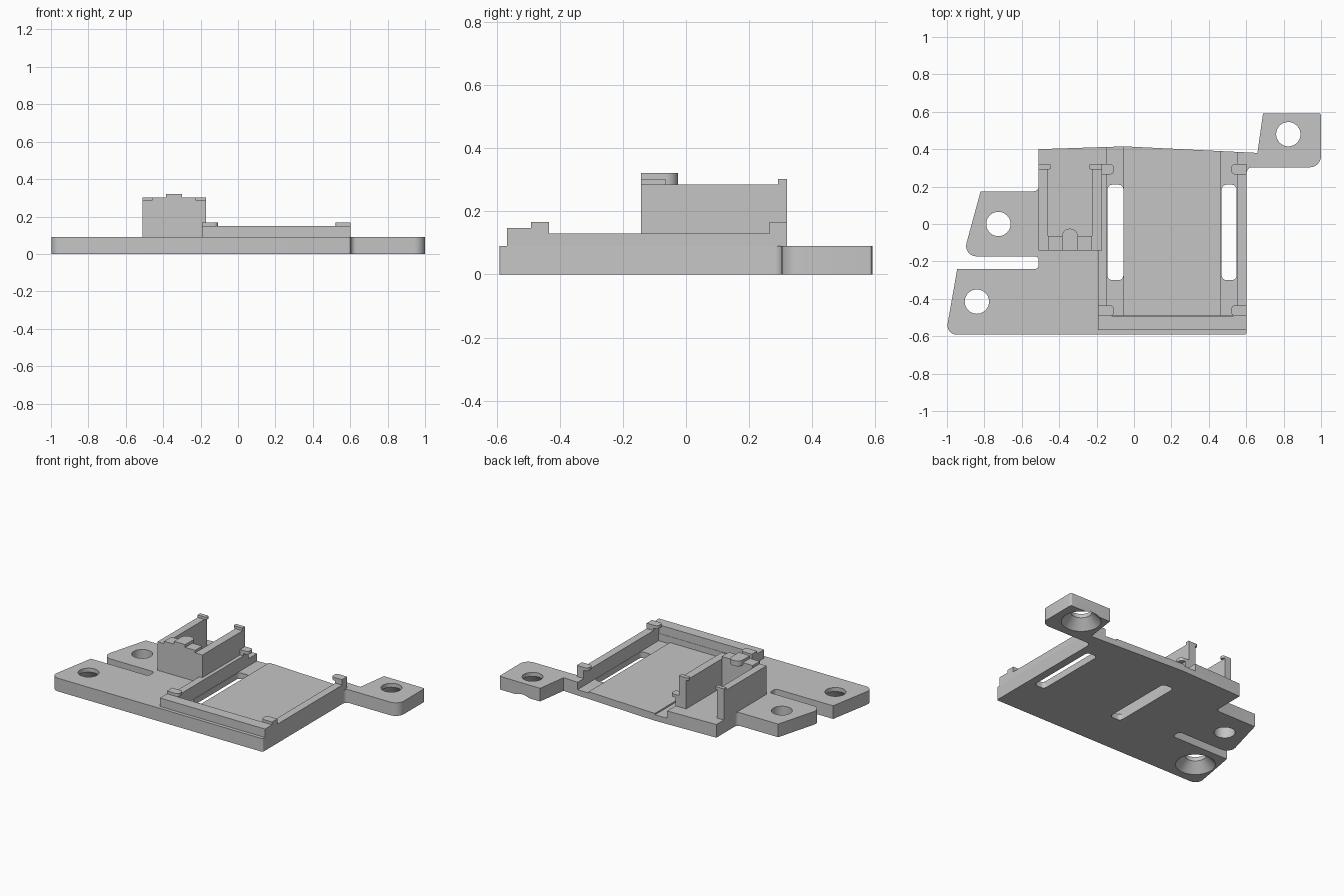
import bpy, bmesh
from math import pi, sin, tan
from mathutils import Vector

cube = bpy.data.objects.get("Cube")
if cube:
    bpy.data.objects.remove(cube)

grey = bpy.data.materials.new("plain grey")
grey.use_nodes = True
grey.diffuse_color = (0.56, 0.56, 0.56, 1)
grey.node_tree.nodes["Principled BSDF"].inputs["Base Color"].default_value = grey.diffuse_color


def rounded(corners, steps=6):
    """Outline from (x, y, radius) corners, each rounded by a tangent arc."""
    out = []
    for i, (x, y, r) in enumerate(corners):
        p = Vector((x, y))
        if r == 0:
            out.append(p)
            continue
        a = (Vector(corners[i - 1][:2]) - p).normalized()
        b = (Vector(corners[(i + 1) % len(corners)][:2]) - p).normalized()
        half = a.angle(b) / 2
        centre = p + (a + b).normalized() * (r / sin(half))
        start = p + a * (r / tan(half)) - centre
        end = p + b * (r / tan(half)) - centre
        sweep = pi - 2 * half
        for k in range(steps + 1):
            t = k / steps
            out.append(centre + (start * sin((1 - t) * sweep) + end * sin(t * sweep)) / sin(sweep))
    return out


def prism(name, outline, z0, z1):
    bm = bmesh.new()
    face = bm.faces.new([bm.verts.new((p[0], p[1], z0)) for p in outline])
    top = bmesh.ops.extrude_face_region(bm, geom=[face])["geom"]
    bmesh.ops.translate(bm, vec=(0, 0, z1 - z0),
                        verts=[v for v in top if isinstance(v, bmesh.types.BMVert)])
    bmesh.ops.recalc_face_normals(bm, faces=bm.faces)
    return finish(name, bm)


def finish(name, bm):
    mesh = bpy.data.meshes.new(name)
    bm.to_mesh(mesh)
    bm.free()
    mesh.materials.append(grey)
    ob = bpy.data.objects.new(name, mesh)
    bpy.context.collection.objects.link(ob)
    return ob


def box(name, x0, x1, y0, y1, z0, z1, r=0.0):
    return prism(name, rounded([(x0, y0, r), (x1, y0, r), (x1, y1, r), (x0, y1, r)]), z0, z1)


def cone(name, x, y, r0, r1, z0, z1):
    bm = bmesh.new()
    bmesh.ops.create_cone(bm, cap_ends=True, segments=40, radius1=r0, radius2=r1, depth=z1 - z0)
    bmesh.ops.translate(bm, verts=bm.verts, vec=(x, y, (z0 + z1) / 2))
    return finish(name, bm)


def cut(target, cutter):
    mod = target.modifiers.new("cut", "BOOLEAN")
    mod.operation = "DIFFERENCE"
    mod.solver = "EXACT"
    mod.object = cutter
    bpy.context.view_layer.objects.active = target
    bpy.ops.object.modifier_apply(modifier=mod.name)
    bpy.data.objects.remove(cutter)


# Base plate with three mounting ears
T = 0.09
plate = prism("base_plate", rounded([
    (-0.945, -0.24, 0), (-1.007, -0.592, 0.05), (0.602, -0.592, 0.012), (0.602, 0.303, 0.03),
    (1, 0.303, 0.06), (1, 0.59, 0.01), (0.69, 0.592, 0), (0.66, 0.38, 0),
    (0.56, 0.385, 0), (-0.05, 0.415, 0), (-0.51, 0.4, 0), (-0.51, 0.175, 0.025),
    (-0.82, 0.175, 0), (-0.915, -0.173, 0.055), (-0.51, -0.173, 0.02),
    (-0.51, -0.24, 0.02)]), 0, T)

# Sunken tray floor, with shallow channels and slots along both sides
cut(plate, box("floor_cutter", -0.145, 0.55, -0.49, 0.6, 0.05, 0.2))
for x0, x1 in ((-0.145, -0.055), (0.465, 0.55)):
    cut(plate, box("channel_cutter", x0, x1, -0.49, 0.6, 0.04, 0.2))
    cut(plate, box("slot_cutter", x0 + 0.004, x1 - 0.002, -0.3, 0.21, -0.1, 0.2, 0.025))

# Screw holes, two of them countersunk from below
for x, y, sunk in ((-0.725, 0.0, False), (-0.84, -0.415, True), (0.825, 0.48, True)):
    cut(plate, cone("hole_cutter", x, y, 0.065, 0.065, -0.1, 0.2))
    if sunk:
        cut(plate, cone("countersink_cutter", x, y, 0.132, 0.063, -0.01, 0.065))

# Large tray: side rails, front wall and snap clips
RAIL = 0.13
box("left_rail", 0.55, 0.602, -0.568, 0.32, T, RAIL)
box("right_rail", -0.193, -0.145, -0.568, 0.32, T, RAIL)
box("front_wall", -0.193, 0.602, -0.568, -0.492, T, 0.148)


def clip(name, outer, inner, y0, y1, z0, z1, r):
    """Snap lip with a rounded inner end."""
    corners = [(outer, y0, 0), (inner, y0, r), (inner, y1, r), (outer, y1, 0)]
    prism(name, rounded(corners), z0, z1)


for side, outer, wall, inner in (("left", 0.602, 0.55, 0.52), ("right", -0.193, -0.145, -0.108)):
    for end, y0, y1 in (("front", -0.492, -0.435), ("back", 0.265, 0.32)):
        box(f"{side}_{end}_clip_post", min(outer, wall), max(outer, wall), y0, y1, RAIL, 0.146)
        clip(f"{side}_{end}_clip", outer, inner, y0, y1, 0.146, 0.167, 0.02)

# Small tall holder: side walls, front wall, centre tab and back lips
TALL = 0.285
box("holder_right_wall", -0.51, -0.459, -0.142, 0.32, T, TALL)
box("holder_left_wall", -0.225, -0.17, -0.142, 0.32, T, TALL)
box("holder_front_wall", -0.459, -0.225, -0.142, -0.065, T, 0.302)
prism("holder_tab", rounded([(-0.385, -0.142, 0), (-0.3, -0.142, 0),
                             (-0.3, -0.025, 0.04), (-0.385, -0.025, 0.04)]), TALL, 0.321)
clip("holder_right_lip", -0.51, -0.444, 0.292, 0.32, TALL, 0.303, 0.01)
clip("holder_left_lip", -0.17, -0.24, 0.292, 0.32, TALL, 0.303, 0.01)

# Soft shading on the rounded edges
bpy.ops.object.select_all(action="DESELECT")
for ob in bpy.context.collection.objects:
    if ob.type == "MESH":
        ob.select_set(True)
bpy.context.view_layer.objects.active = plate
bpy.ops.object.shade_smooth_by_angle(angle=pi / 6)
